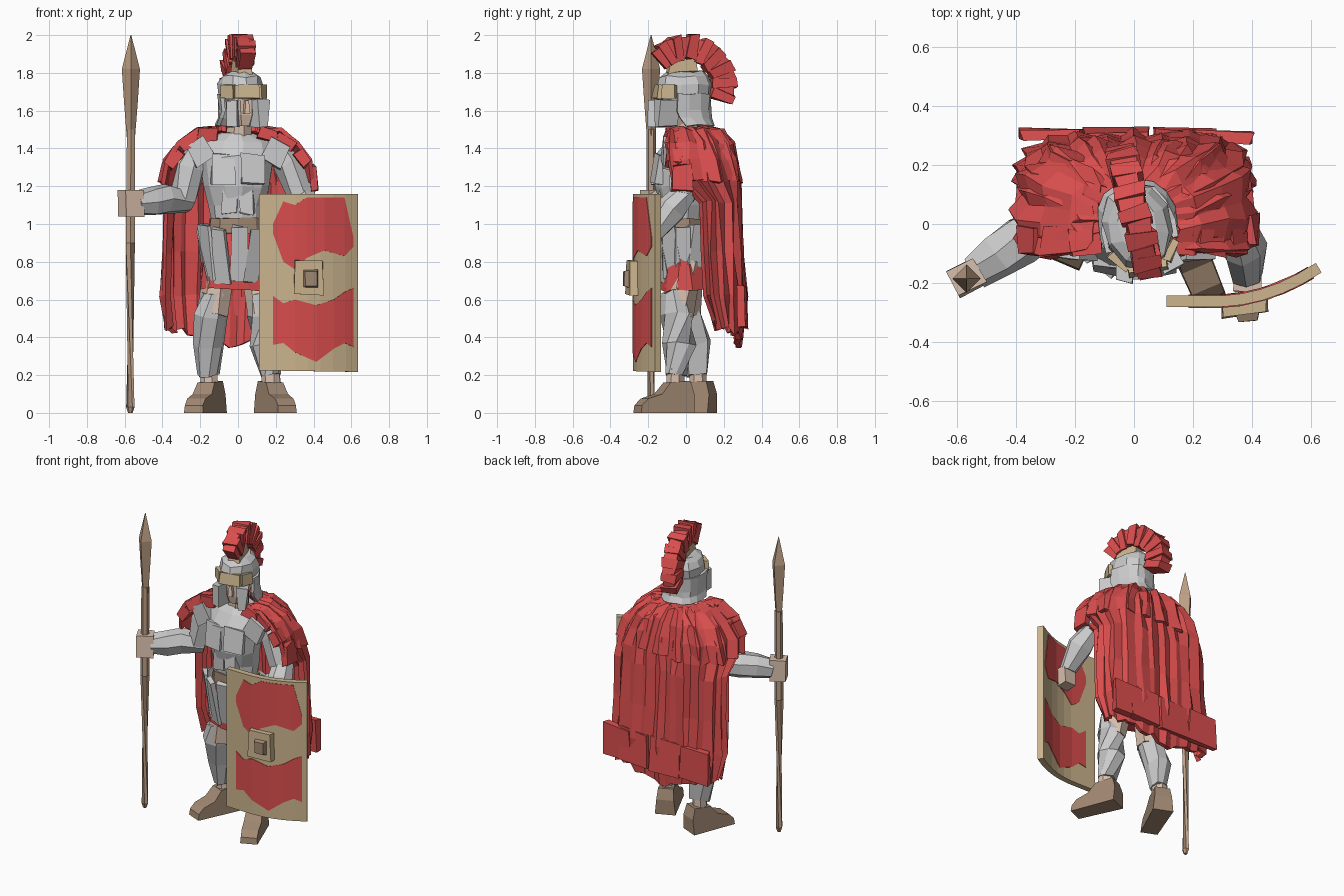
import bpy, bmesh, random
from math import sin, cos, pi, radians
from mathutils import Vector, Matrix, Euler

if "Cube" in bpy.data.objects:
    bpy.data.objects.remove(bpy.data.objects["Cube"])

random.seed(4)

def material(name, rgb):
    m = bpy.data.materials.new(name)
    m.diffuse_color = (*rgb, 1)
    m.use_nodes = True
    m.node_tree.nodes["Principled BSDF"].inputs["Base Color"].default_value = m.diffuse_color
    return m

RED = material("red_cloth", (0.7, 0.075, 0.075))
TAN = material("tan", (0.6, 0.46, 0.27))
SKIN = material("skin", (0.7, 0.53, 0.42))
BROWN = material("brown_leather", (0.36, 0.25, 0.17))
WOOD = material("wood", (0.5, 0.34, 0.23))

def finish(name, bm, mat=None, jit=0.005, M=None, thick=0, offset=0):
    """Roughen the facets, then turn the bmesh into an object."""
    for v in bm.verts:
        v.co += Vector([random.uniform(-jit, jit) for _ in range(3)])
    if M:
        bm.transform(M)
    bmesh.ops.recalc_face_normals(bm, faces=bm.faces[:])
    me = bpy.data.meshes.new(name)
    bm.to_mesh(me)
    bm.free()
    ob = bpy.data.objects.new(name, me)
    bpy.context.collection.objects.link(ob)
    if mat:
        me.materials.append(mat)
    if thick:
        s = ob.modifiers.new("thickness", 'SOLIDIFY')
        s.thickness, s.offset = thick, offset
    return ob

def skin_rings(rings, closed=True):
    """Bridge rows of points; closed rows become a capped solid."""
    bm = bmesh.new()
    rows = [[bm.verts.new(p) for p in r] for r in rings]
    n = len(rows[0])
    for a, b in zip(rows, rows[1:]):
        for i in range(n if closed else n - 1):
            j = (i + 1) % n
            bm.faces.new((a[i], a[j], b[j], b[i]))
    if closed:
        bm.faces.new(rows[0])
        bm.faces.new(rows[-1])
    return bm

def loft(name, levels, mat=None, n=8, M=None, jit=0.005):
    """Upright solid from levels (z, cx, cy, rx, ry)."""
    rings = [[(cx + rx * cos(2 * pi * (i + .5) / n), cy + ry * sin(2 * pi * (i + .5) / n), z)
              for i in range(n)] for z, cx, cy, rx, ry in levels]
    return finish(name, skin_rings(rings), mat, jit, M)

def tube(name, pts, mat=None, n=7, jit=0.007):
    """Limb along points (x, y, z, radius)."""
    rings = []
    for k, p in enumerate(pts):
        d = Vector(pts[min(k + 1, len(pts) - 1)][:3]) - Vector(pts[max(k - 1, 0)][:3])
        q = d.to_track_quat('Z', 'Y')
        rings.append([Vector(p[:3]) + q @ Vector((p[3] * cos(2 * pi * i / n), p[3] * sin(2 * pi * i / n), 0))
                      for i in range(n)])
    return finish(name, skin_rings(rings), mat, jit)

def u_shell(name, levels, n, fold, thick, mat=None, power=4, hem=0, jit=0.005, M=None):
    """Wrap-around sheet, open to the front: levels (z, rx, y_front, y_back)."""
    rings = []
    for k, (z, rx, yf, yb) in enumerate(levels):
        row = []
        for i in range(n + 1):
            c, s = cos(pi * i / n), max(sin(pi * i / n), 0)
            r = (abs(c) ** power + s ** power) ** (-1 / power) * (1 - fold * (i % 2))
            lift = hem * abs(c) + (random.uniform(0, .04) if hem else 0)
            row.append((rx * c * r, yf + (yb - yf) * s * r, z + (lift if k == len(levels) - 1 else 0)))
        rings.append(row)
    return finish(name, skin_rings(rings, False), mat, jit, M, thick, 0)

def boxes(name, items, mat=None, jit=0.005, M=None):
    """Several blocks (location, size, euler, top taper) in one object."""
    bm = bmesh.new()
    for loc, size, rot, taper in items:
        for v in bmesh.ops.create_cube(bm, size=1)['verts']:
            if v.co.z > 0:
                v.co.x *= taper
                v.co.y *= taper
            v.co = Vector(loc) + Euler(rot).to_matrix() @ Vector([a * b for a, b in zip(v.co, size)])
    return finish(name, bm, mat, jit, M)

O = (0, 0, 0)

# Torso armour, belt, neck
loft("breastplate", [(.98, 0, -.02, .14, .11), (1.1, 0, -.02, .15, .12), (1.2, 0, -.03, .18, .13),
                     (1.36, 0, -.03, .2, .13), (1.44, 0, 0, .18, .11), (1.48, 0, .01, .09, .08)], n=11, jit=.008)
boxes("chest_plates", [((s * .075, -.14, 1.29), (.13, .05, .16), (radians(-6), 0, s * .15), .9) for s in (-1, 1)]
      + [((s * .045, -.13, 1.12), (.08, .04, .13), O, 1.05) for s in (-1, 1)], jit=.01)
loft("belt", [(.95, 0, -.02, .165, .125), (1.03, 0, -.02, .155, .12)], BROWN, 10)
loft("neck", [(1.42, 0, 0, .075, .075), (1.58, .01, -.01, .065, .07)], SKIN)

# Tunic with hanging straps
loft("tunic", [(.65, 0, -.01, .2, .13), (.8, 0, -.01, .19, .13), (.98, 0, -.01, .15, .11)], RED, 12, jit=.014)
straps = []
for i in range(12):
    a = 2 * pi * i / 12
    straps.append(((.18 * cos(a), -.015 + .13 * sin(a), .83 + .02 * (i % 2)), (.105, .03, .29),
                   Euler((radians(10), 0, a + pi / 2)), .8))
boxes("skirt_straps", straps, jit=.013)

# Legs and boots: side, ankle position, toe-out angle
profile = [(.08, 0), (.085, .1), (.065, .17), (-.05, .16), (-.1, .1), (-.18, .075), (-.215, .04), (-.22, 0)]
for side, s, ax, ay, knee_y in (("right", -1, -.15, .065, -.01), ("left", 1, .175, -.055, -.05)):
    tube(side + "_thigh", [(s * .1, 0, .8, .09), (s * .13, knee_y, .52, .085)], SKIN)
    tube(side + "_greave", [(s * .13, knee_y - .01, .64, .075), (s * .14, knee_y, .52, .088),
                            (s * .152, (knee_y + ay) / 2 + .015, .36, .085), (ax, ay, .2, .055)], n=8, jit=.01)
    tube(side + "_ankle", [(ax, ay, .24, .05), (ax, ay, .12, .05)], SKIN)
    rows = [[(e * (.065 - z * .1 - max(0, -.15 - y) * .15), y, z) for y, z in profile] for e in (-1, 1)]
    finish(side + "_boot", skin_rings(rows), BROWN, 0,
           Matrix.Translation((ax, ay, 0)) @ Matrix.Rotation(s * radians(23), 4, 'Z'))

# Arms
tube("right_upper_arm", [(-.19, 0, 1.42, .07), (-.25, 0, 1.3, .085), (-.29, -.01, 1.13, .07)])
tube("right_forearm", [(-.26, .01, 1.12, .065), (-.38, -.05, 1.13, .085), (-.46, -.11, 1.12, .08),
                       (-.54, -.16, 1.11, .06)])
boxes("right_hand", [((-.57, -.18, 1.11), (.105, .1, .14), (0, 0, .5), .95)], SKIN)
tube("left_upper_arm", [(.2, 0, 1.42, .07), (.27, 0, 1.32, .085), (.34, -.02, 1.14, .075)])
tube("left_forearm", [(.34, 0, 1.17, .06), (.37, -.08, 1.08, .08), (.385, -.17, .95, .055)])
boxes("left_hand", [((.385, -.19, .9), (.09, .08, .12), O, 1)], SKIN)
boxes("shoulder_guards", [((s * .2, -.07, 1.38), (.13, .12, .13), (0, s * .5, 0), .8) for s in (-1, 1)], jit=.01)

# Cape with folds and a hem, and a mantle layer over the shoulders
u_shell("cape", [(1.5, .12, -.02, .1), (1.49, .2, -.05, .15), (1.43, .29, -.05, .22), (1.33, .36, -.05, .26),
                 (1.22, .385, -.02, .275), (1.12, .38, .085, .28), (.85, .39, .095, .29),
                 (.62, .4, .11, .305), (.33, .38, .16, .28)], 28, .07, .03, RED, hem=.11, jit=.01)
u_shell("mantle", [(1.5, .15, -.09, .14), (1.49, .22, -.1, .19), (1.42, .32, -.1, .24),
                   (1.33, .38, -.09, .265), (1.22, .405, -.06, .28)], 20, .07, .025, RED, jit=.012)
boxes("shoulder_cloth", [((s * x, -.06, z), (.11, .1, .06), (0, s * t, 0), .9)
                         for s in (-1, 1) for x, z, t in ((.16, 1.475, .1), (.255, 1.44, .5), (.34, 1.35, .9))],
      RED, .012)
boxes("shoulder_flap", [((.395, -.02, 1.24), (.05, .11, .14), (0, -.15, 0), .9)], RED, .01)
boxes("hem_folds", [((x, .3, .56), (.21, .04, .22), (.04, 0, r), .95)
                    for x, r in ((-.28, .03), (-.06, 0), (.17, -.03), (.3, -.04))], RED, .01)

# Head and helmet, turned slightly
H = Matrix.Translation((.015, -.01, 0)) @ Matrix.Rotation(radians(13), 4, 'Z')
loft("head", [(1.52, 0, -.04, .055, .07), (1.58, 0, -.03, .08, .1), (1.72, 0, -.02, .09, .11)], SKIN, 8, H)
boxes("nose", [((0, -.135, 1.62), (.03, .04, .07), O, .6)], SKIN, .002, H)
loft("helmet_dome", [(1.66, 0, 0, .12, .14), (1.74, 0, 0, .122, .148), (1.78, 0, 0, .105, .132),
                     (1.805, 0, 0, .06, .1)], None, 10, H, .008)
u_shell("neck_guard", [(1.69, .115, -.06, .13), (1.6, .112, -.06, .13), (1.56, .115, -.05, .13),
                       (1.52, .125, -.02, .15)], 10, 0, .02, power=3, M=H)
boxes("cheek_guards", [((s * .07, -.115, 1.585), (.06, .11, .14), (0, 0, s * .3), 1.1) for s in (-1, 1)],
      None, .008, H)
boxes("brow_band", [((0, -.14, 1.7), (.14, .03, .07), (-.15, 0, 0), .95)]
      + [((s * .09, -.1, 1.7), (.08, .03, .07), (0, 0, s * .9), .95) for s in (-1, 1)], TAN, .004, H)

# Helmet crest: fan of blocks on a base
boxes("crest_base", [((0, -.01, 1.825), (.08, .17, .09), O, .8)], TAN, .006, H)
fan = []
for i in range(16):
    a = radians(133 - i * 150 / 15)
    r = .2 + random.uniform(-.006, .006)
    fan.append(((0, r * cos(a) + .01, 1.735 + r * sin(a)), (.075 + .02 * (i % 2), .048, .11 + .02 * (i % 2)),
                (a - pi / 2 + random.uniform(-.06, .06), 0, 0), 1.1))
boxes("crest", fan, RED, .008, H)

# Spear
tube("spear_shaft", [(-.57, -.185, .0, .012), (-.57, -.185, .03, .022), (-.57, -.185, .9, .028),
                     (-.568, -.185, 1.2, .025), (-.567, -.185, 1.5, .025)], WOOD, 6, 0)
tube("spear_head", [(-.567, -.185, 1.46, .022), (-.567, -.185, 1.64, .036), (-.567, -.185, 1.82, .048),
                    (-.567, -.185, 2.0, .002)], WOOD, 4, 0)

# Curved shield, with painted panels showing on both faces
def bend(x):
    return -.262 + max(0, x - .28) ** 2 * .95

def plate(name, cols, thick, mat):
    rows = [[(x, bend(x), lo + (hi - lo) * k / 3) for k in range(4)] for x, lo, hi in cols]
    return finish(name, skin_rings(rows, False), mat, 0, None, thick)

plate("shield", [(.11 + .0645 * i, .225 - .001 * i, 1.16) for i in range(9)], .038, TAN)
plate("shield_panel_upper", [(.185, .95, 1.0), (.24, .8, 1.12), (.3, .76, 1.1), (.36, .82, 1.14),
                             (.45, .86, 1.14), (.555, .83, 1.14), (.6, .88, .93)], .045, RED)
plate("shield_panel_lower", [(.185, .36, .62), (.24, .37, .58), (.3, .32, .6), (.41, .27, .57),
                             (.5, .34, .6), (.555, .37, .64), (.6, .35, .66)], .045, RED)
boxes("shield_boss", [((.375, -.285, .715), (.16, .05, .18), (0, 0, .12), .9)], TAN, .006)
boxes("shield_boss_stud", [((.385, -.308, .71), (.09, .11, .045), (pi / 2, 0, .1), .7)], BROWN, .002)
